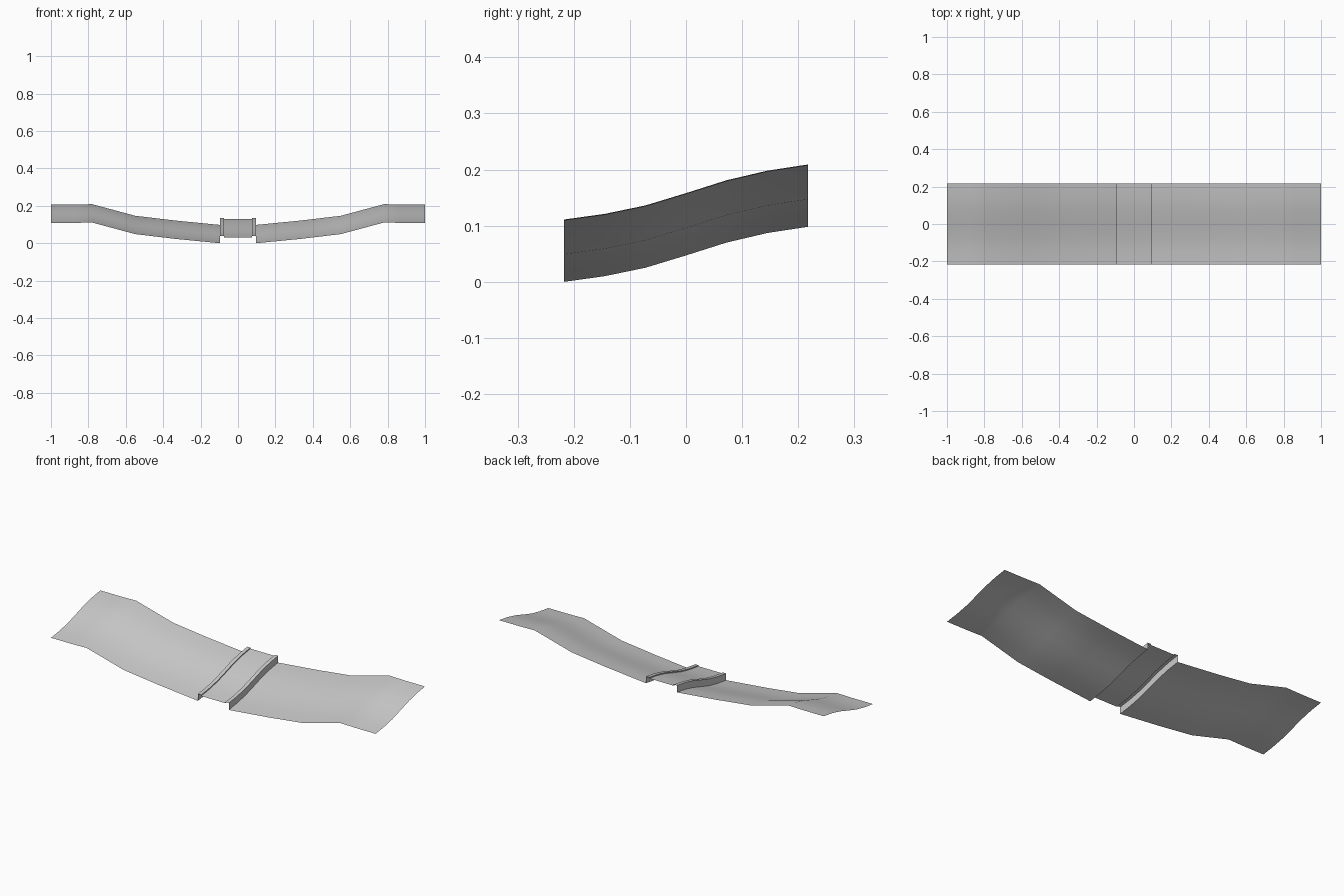
import bpy, bmesh

if "Cube" in bpy.data.objects:
    bpy.data.objects.remove(bpy.data.objects["Cube"])

# S-shaped rise of the strip along y (y, z offset)
RISE = [(-0.217, 0.0), (-0.145, 0.010), (-0.0725, 0.025), (0.0, 0.047),
        (0.0725, 0.070), (0.145, 0.087), (0.217, 0.098)]


def sweep(name, profile):
    """Sweep an open x/z profile along the rise curve as a single sheet."""
    bm = bmesh.new()
    rows = [[bm.verts.new((x, y, z + dz)) for x, z in profile] for y, dz in RISE]
    for a, b in zip(rows, rows[1:]):
        for i in range(len(profile) - 1):
            bm.faces.new((a[i], a[i + 1], b[i + 1], b[i]))
    me = bpy.data.meshes.new(name)
    bm.to_mesh(me)
    bm.free()
    ob = bpy.data.objects.new(name, me)
    bpy.context.collection.objects.link(ob)
    bpy.ops.object.select_all(action='DESELECT')
    ob.select_set(True)
    bpy.context.view_layer.objects.active = ob
    bpy.ops.object.shade_smooth_by_angle(angle=0.52)
    return ob


# Road lanes with raised shoulders, mirrored in x
lane = [(0.095, 0.0), (0.34, 0.024), (0.55, 0.049), (0.78, 0.111), (0.87, 0.109), (1.0, 0.109)]
sweep("right_lane", lane)
sweep("left_lane", [(-x, z) for x, z in reversed(lane)])

# Raised centre strip: outer wall, kerb top, small inner step, middle surface
kerb = [(-0.095, 0.0), (-0.095, 0.038), (-0.075, 0.038), (-0.075, 0.032)]
sweep("centre_strip", kerb + [(-x, z) for x, z in reversed(kerb)])
